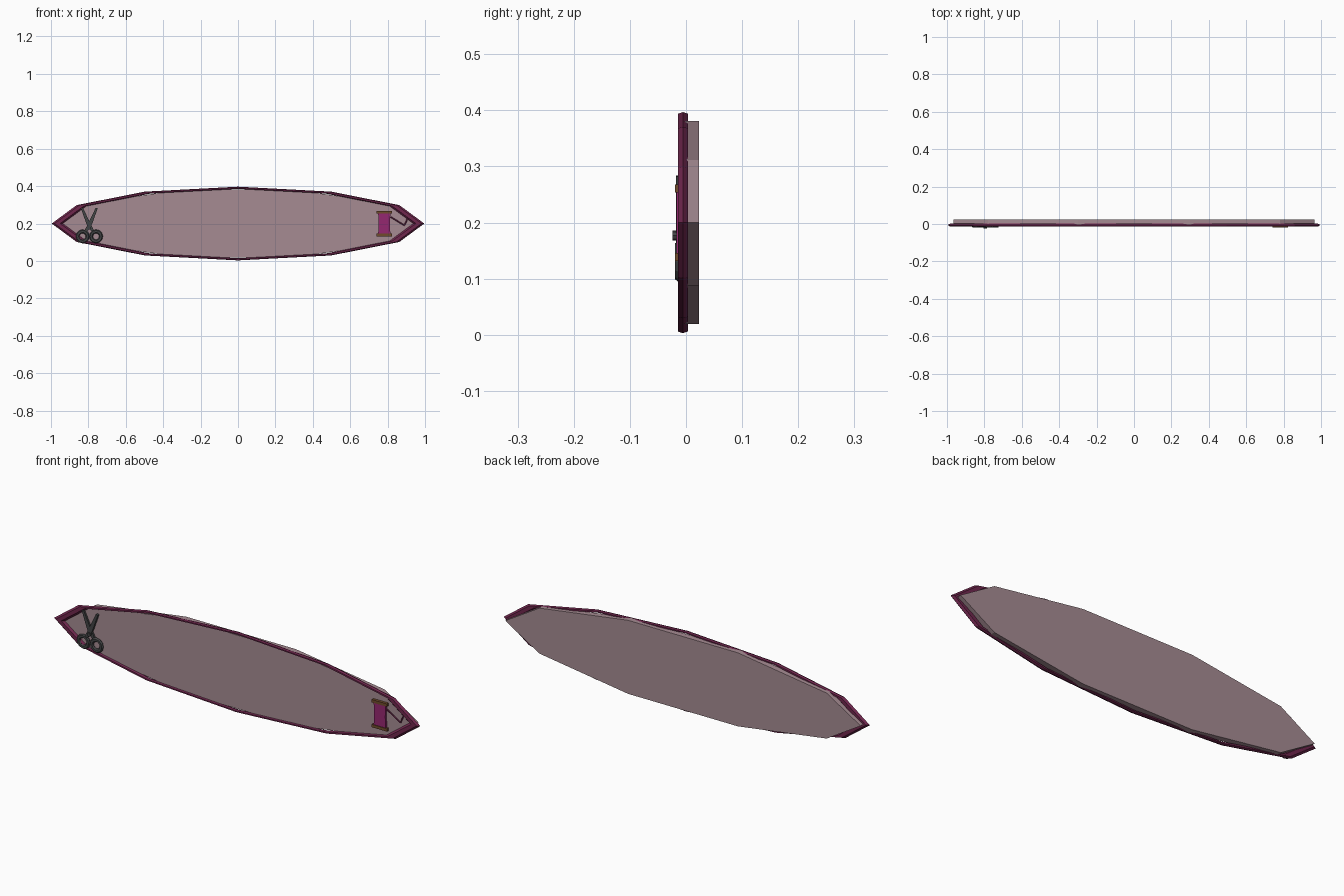
import bpy, bmesh
from math import sin, cos, pi, radians
from mathutils import Vector, Matrix

if "Cube" in bpy.data.objects:
    bpy.data.objects.remove(bpy.data.objects["Cube"])

ZC = 0.2  # height of the sign's centre line


def material(name, rgb):
    m = bpy.data.materials.new(name)
    m.diffuse_color = (*rgb, 1)
    m.use_nodes = True
    m.node_tree.nodes["Principled BSDF"].inputs["Base Color"].default_value = m.diffuse_color
    return m


PANEL = material("dusty_pink", (0.38, 0.26, 0.29))
FRAME = material("plum", (0.16, 0.02, 0.075))
STEEL = material("dark_steel", (0.055, 0.058, 0.06))
THREAD = material("magenta", (0.30, 0.02, 0.16))
WOOD = material("brown_wood", (0.16, 0.07, 0.025))


def make(name, bm, mat):
    bmesh.ops.recalc_face_normals(bm, faces=bm.faces)
    me = bpy.data.meshes.new(name)
    bm.to_mesh(me)
    bm.free()
    me.materials.append(mat)
    ob = bpy.data.objects.new(name, me)
    bpy.context.collection.objects.link(ob)
    return ob


def ring(name, centre, rx, rz, tx, ty, n, m, mat):
    """Elliptical torus facing -y; tx = tube radius as a fraction of rx."""
    bm = bmesh.new()
    rows = []
    for i in range(n):
        a = 2 * pi * i / n
        row = []
        for j in range(m):
            b = 2 * pi * j / m
            f = 1 - tx + tx * cos(b)
            row.append(bm.verts.new((centre[0] + rx * f * cos(a),
                                     centre[1] + ty * sin(b),
                                     centre[2] + rz * f * sin(a))))
        rows.append(row)
    for i in range(n):
        p, q = rows[i], rows[(i + 1) % n]
        for j in range(m):
            k = (j + 1) % m
            bm.faces.new((p[j], q[j], q[k], p[k]))
    return make(name, bm, mat)


def prism(name, pts, y0, y1, mat):
    """Extrude an (x, z) outline from y0 to y1."""
    bm = bmesh.new()
    face = bm.faces.new([bm.verts.new((x, y0, z)) for x, z in pts])
    new = bmesh.ops.extrude_face_region(bm, geom=[face])["geom"]
    bmesh.ops.translate(bm, vec=(0, y1 - y0, 0),
                        verts=[v for v in new if isinstance(v, bmesh.types.BMVert)])
    return make(name, bm, mat)


def rod(name, a, b, r, mat, sides=6):
    a, b = Vector(a), Vector(b)
    rot = (b - a).to_track_quat('Z', 'Y').to_matrix().to_4x4()
    bm = bmesh.new()
    bmesh.ops.create_cone(bm, cap_ends=True, segments=sides, radius1=r, radius2=r,
                          depth=(b - a).length, matrix=Matrix.Translation((a + b) / 2) @ rot)
    return make(name, bm, mat)


# ten-sided oval board and twelve-sided frame
prism("sign_panel", [(0.966 * cos(2 * pi * i / 10), ZC + 0.19 * sin(2 * pi * i / 10))
                     for i in range(10)], -0.006, 0.0235, PANEL)
ring("sign_frame", (0, -0.0055, ZC), 0.996, 0.197, 0.03, 0.0104, 12, 6, FRAME)

# scissors: two mirrored halves crossing at a pivot
PX, PZ = -0.795, 0.19
for s, side in ((-1, "left"), (1, "right")):
    ring(f"scissor_handle_{side}", (PX + s * 0.036, -0.013, 0.131),
         0.037, 0.037, 0.28, 0.008, 12, 6, STEEL)
    outline = [(s * 0.045, 0.282), (s * 0.034, 0.284), (s * -0.008, PZ + 0.006),
               (s * -0.026, 0.162), (s * -0.014, 0.155), (s * 0.008, PZ - 0.008),
               (s * 0.018, 0.205)]
    y = -0.0145 - 0.0015 * s
    prism(f"scissor_blade_{side}", [(PX + x, z) for x, z in outline],
          y - 0.002, -0.005, STEEL)
rod("scissor_pivot", (PX, -0.024, 0.177), (PX, -0.006, 0.177), 0.009, STEEL, 8)

# thread spool with wooden end caps
SX, SZ = 0.782, 0.2
prism("spool_thread", [(SX - 0.033, 0.138), (SX + 0.033, 0.138),
                       (SX + 0.030, SZ), (SX + 0.033, 0.262),
                       (SX - 0.033, 0.262), (SX - 0.030, SZ)], -0.0165, -0.005, THREAD)
for s, side in ((-1, "lower"), (1, "upper")):
    z = SZ + s * 0.061
    prism(f"spool_cap_{side}", [(SX - 0.041, z - 0.007), (SX + 0.041, z - 0.007),
                                (SX + 0.041, z + 0.007), (SX - 0.041, z + 0.007)],
          -0.0195, -0.005, WOOD)

# loose thread end
path = [(0.813, 0.237), (0.89, 0.19), (0.912, 0.24)]
for i in range(2):
    a, b = path[i], path[i + 1]
    rod(f"loose_thread_{i + 1}", (a[0], -0.009, a[1]), (b[0], -0.009, b[1]), 0.0035, FRAME)
